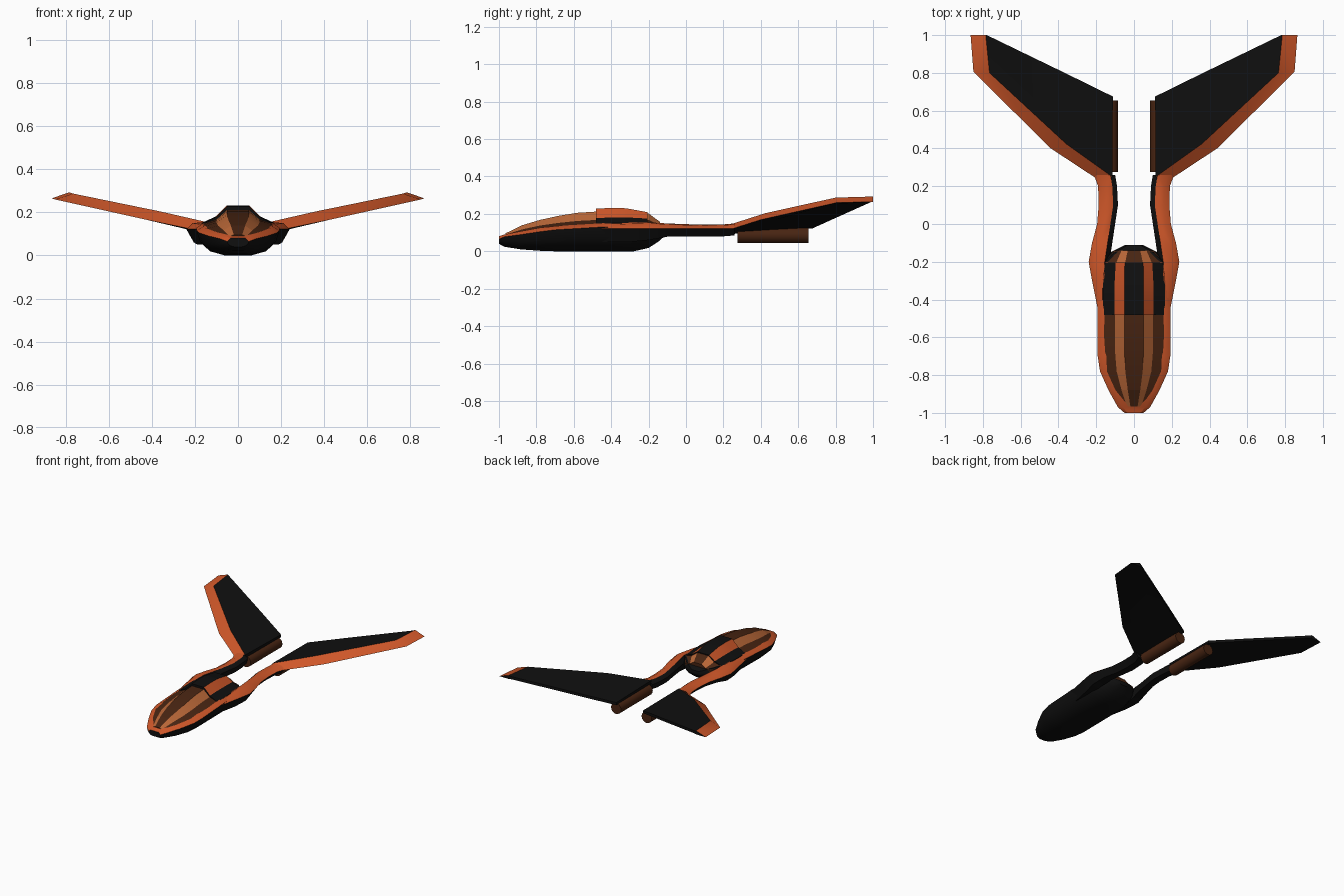
import bpy, bmesh, math

if "Cube" in bpy.data.objects:
    bpy.data.objects.remove(bpy.data.objects["Cube"])

def mat(name, rgb):
    m = bpy.data.materials.new(name)
    m.diffuse_color = (*rgb, 1)
    m.use_nodes = True
    m.node_tree.nodes["Principled BSDF"].inputs["Base Color"].default_value = m.diffuse_color
    return m

BLACK = mat("black", (0.005, 0.005, 0.005))
ORANGE = mat("orange", (0.62, 0.095, 0.022))
TAN = mat("tan glass", (0.5, 0.14, 0.04))
BROWN = mat("dark brown", (0.065, 0.018, 0.006))

def finish(bm, name, mats, mirror, angle):
    bmesh.ops.recalc_face_normals(bm, faces=bm.faces[:])
    me = bpy.data.meshes.new(name)
    bm.to_mesh(me)
    bm.free()
    for m in mats:
        me.materials.append(m)
    ob = bpy.data.objects.new(name, me)
    bpy.context.collection.objects.link(ob)
    if mirror:
        ob.modifiers.new("mirror", 'MIRROR').use_mirror_merge = False
    bpy.ops.object.select_all(action='DESELECT')
    ob.select_set(True)
    bpy.context.view_layer.objects.active = ob
    bpy.ops.object.shade_smooth_by_angle(angle=math.radians(angle))
    return ob

def loft(name, rings, cols, mats, mirror=False, angle=35, rule=None):
    """Skin closed rings; cols gives the material of each ring segment."""
    bm = bmesh.new()
    vs = [[bm.verts.new(p) for p in r] for r in rings]
    n = len(rings[0])
    for a, b in zip(vs, vs[1:]):
        for k in range(n):
            j = (k + 1) % n
            f = bm.faces.new((a[k], a[j], b[j], b[k]))
            f.material_index = cols[k]
            if rule:
                rule(f)
    for r in (vs[0], vs[-1]):
        bm.faces.new(r)
    return finish(bm, name, mats, mirror, angle)

def sym(y, half):
    """Half section (x, z) listed from low to high, mirrored to a full ring."""
    return [(x, y, z) for x, z in half] + [(-x, y, z) for x, z in reversed(half)]

# Hull: dark belly with an orange collar round the cockpit
hull = [(-1.0, .05, .04, .065, .035, .08), (-.97, .085, .024, .078, .06, .09),
        (-.88, .135, .01, .09, .105, .108), (-.78, .18, .003, .105, .148, .125),
        (-.70, .192, 0, .115, .16, .135), (-.45, .192, 0, .13, .16, .15),
        (-.28, .188, 0, .13, .16, .155), (-.20, .165, .018, .13, .15, .155),
        (-.15, .125, .05, .12, .10, .14), (-.11, .045, .085, .10, .03, .115)]
rings = []
for y, w, zb, zs, wc, zc in hull:
    h = zs - zb
    rings.append(sym(y, [(w * .32, zb), (w * .68, zb + h * .17), (w * .92, zb + h * .55),
                         (w, zs), (wc, zc)]))

def rear_black(f):
    if f.calc_center_median().y > -.19:
        f.material_index = 0

loft("hull", rings, [0, 0, 0, 1, 1, 1, 0, 0, 0, 0], [BLACK, ORANGE], rule=rear_black)

# Canopy: faceted glass in lengthwise stripes
def canopy_ring(y, s, zb, zt, shoulder=.32):
    return sym(y, [(.162 * s, zb - .01), (.16 * s, zb), (.1 * s, zb + shoulder * (zt - zb)),
                   (.05 * s, zt)])

glass = [(-.965, .38, .085, .096), (-.88, .66, .106, .138), (-.78, .92, .124, .168),
         (-.68, 1, .134, .19), (-.58, 1, .142, .206), (-.45, 1, .148, .214),
         (-.30, 1, .152, .214), (-.20, .92, .152, .202), (-.14, .66, .13, .158)]
loft("canopy_glass", [canopy_ring(*g) for g in glass], [0, 0, 1, 0, 1, 0, 0, 0],
     [BROWN, TAN], angle=8)

# Rear cover: raised striped shell over the back of the canopy
cover = [(-.482, 1.02, .146, .228), (-.40, 1.03, .15, .232), (-.32, 1.03, .152, .23),
         (-.205, .97, .154, .209)]
loft("canopy_cover", [canopy_ring(*c, .38) for c in cover], [0, 0, 1, 0, 1, 0, 0, 0],
     [BLACK, ORANGE], angle=8)

# Booms: curved arms from hull to wings, orange above, black below and inside
boom = [(-.46, .12, .19, .05, .145), (-.30, .13, .222, .05, .152), (-.20, .13, .24, .06, .155),
        (-.10, .115, .222, .078, .149), (0, .10, .195, .08, .145), (.10, .085, .187, .08, .143),
        (.20, .09, .19, .08, .144), (.26, .10, .212, .085, .149)]
rings = [[(xo, y, .122), (xo - .03, y, zt - .005), (xi + .025, y, zt), (xi, y, .122),
          (xi + .01, y, zb), (xo - .035, y, zb)] for y, xi, xo, zb, zt in boom]
loft("boom", rings, [1, 1, 0, 0, 0, 0], [BLACK, ORANGE], mirror=True, angle=50)

# Wings: leading edge, top break and trailing edge at each span station, plus thickness
wing = [((.205, .245, .12), (.115, .25, .148), (.112, .675, .142), .055),
        ((.44, .40, .169), (.36, .425, .204), (.36, .797, .197), .05),
        ((.85, .805, .26), (.765, .80, .287), (.765, .993, .285), .034),
        ((.865, 1.0, .265), (.785, 1.0, .293), (.78, 1.0, .29), .028)]
rings = [[L, T, R, (R[0], R[1], R[2] - .02), (T[0], T[1], T[2] - t)] for L, T, R, t in wing]
loft("wing", rings, [1, 0, 0, 0, 0], [BLACK, ORANGE], mirror=True, angle=25)

# Engine tubes under the wing roots
rings = [[(.128 + .042 * math.cos(a * math.tau / 16), y, .086 + .042 * math.sin(a * math.tau / 16))
          for a in range(16)] for y in (.275, .655)]
loft("engine_tube", rings, [0] * 16, [BROWN], mirror=True)
